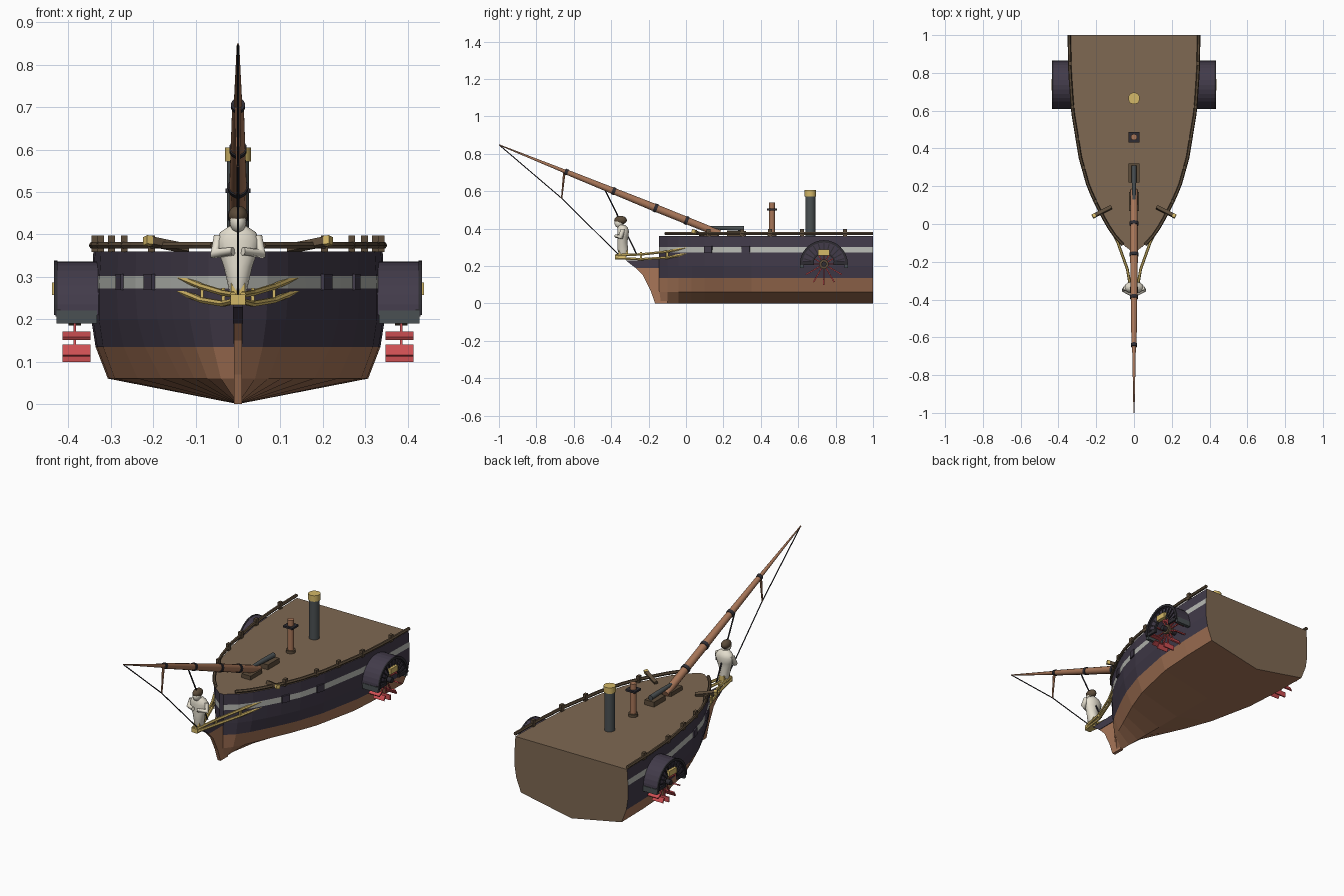
import bpy, bmesh
from math import sin, cos, pi, radians
from mathutils import Vector, Matrix

cube = bpy.data.objects.get("Cube")
if cube:
    bpy.data.objects.remove(cube, do_unlink=True)


def material(name, r, g, b):
    lin = [((c / 255 + 0.055) / 1.055) ** 2.4 for c in (r, g, b)] + [1]
    m = bpy.data.materials.new(name)
    m.use_nodes = True
    m.diffuse_color = lin
    m.node_tree.nodes["Principled BSDF"].inputs["Base Color"].default_value = lin
    return m


DECK = material("deck brown", 126, 104, 82)
HULL = material("dark plum", 66, 59, 74)
COPPER = material("copper wood", 168, 118, 88)
STRIPE = material("pale grey", 184, 186, 180)
GOLD = material("gold", 212, 184, 104)
RED = material("wheel red", 204, 78, 82)
SLATE = material("slate", 74, 80, 82)
RAIL = material("dark brown", 92, 76, 58)
CREAM = material("cream", 230, 224, 208)
BLACK = material("charcoal", 46, 44, 50)


def finish(name, bm, mats, smooth=False):
    bmesh.ops.recalc_face_normals(bm, faces=bm.faces[:])
    me = bpy.data.meshes.new(name)
    bm.to_mesh(me)
    bm.free()
    for m in mats:
        me.materials.append(m)
    ob = bpy.data.objects.new(name, me)
    bpy.context.collection.objects.link(ob)
    for p in me.polygons:
        p.use_smooth = smooth and len(p.vertices) == 4
    return ob


def box(name, centre, size, mat, rot=Matrix()):
    bm = bmesh.new()
    mtx = Matrix.Translation(centre) @ rot @ Matrix.Diagonal((*size, 1))
    bmesh.ops.create_cube(bm, size=1, matrix=mtx)
    return finish(name, bm, [mat])


def loft(name, rings, mat, smooth=False):
    bm = bmesh.new()
    rows = [[bm.verts.new(p) for p in r] for r in rings]
    n = len(rows[0])
    for a, b in zip(rows, rows[1:]):
        for i in range(n):
            bm.faces.new((a[i], a[(i + 1) % n], b[(i + 1) % n], b[i]))
    bm.faces.new(rows[0])
    bm.faces.new(rows[-1])
    return finish(name, bm, [mat], smooth)


def rod(name, pts, radii, mat, sides=8):
    """Tube through the points; one radius or one for each point."""
    pts = [Vector(p) for p in pts]
    if not isinstance(radii, (list, tuple)):
        radii = [radii] * len(pts)
    rings = []
    for i, p in enumerate(pts):
        d = (pts[min(i + 1, len(pts) - 1)] - pts[max(i - 1, 0)]).normalized()
        ref = Vector((1, 0, 0)) if abs(d.x) < 0.9 else Vector((0, 0, 1))
        u = d.cross(ref).normalized()
        v = d.cross(u)
        angles = [2 * pi * (k + 0.5) / sides for k in range(sides)]
        rings.append([p + radii[i] * (u * cos(a) + v * sin(a)) for a in angles])
    return loft(name, rings, mat, sides > 6)


def prism(name, outline, x0, x1, mat):
    return loft(name, [[(x, y, z) for y, z in outline] for x in (x0, x1)], mat)


def ball(name, centre, size, mat):
    bm = bmesh.new()
    mtx = Matrix.Translation(centre) @ Matrix.Diagonal((*size, 1))
    bmesh.ops.create_uvsphere(bm, u_segments=14, v_segments=10, radius=1, matrix=mtx)
    ob = finish(name, bm, [mat])
    for p in ob.data.polygons:
        p.use_smooth = True


# Hull: half widths along the deck, narrowed level by level
WIDTHS = [(-0.145, 0.012), (-0.1, 0.07), (-0.04, 0.118), (0.03, 0.158), (0.1, 0.195),
          (0.2, 0.24), (0.35, 0.282), (0.6, 0.323), (0.8, 0.337), (1, 0.341)]
LEVELS = [(0.06, 0.55, 0.9), (0.135, 0.82, 0.985), (0.2, 0.95, 1.015),
          (0.272, 1, 1.015), (0.302, 1, 1.01), (0.36, 1, 1)]


def half_width(y):
    for (a, wa), (b, wb) in zip(WIDTHS, WIDTHS[1:]):
        if y <= b:
            return wa + (wb - wa) * (y - a) / (b - a)


bm = bmesh.new()
rows = []
for y, w in WIDTHS:
    t = min(1, (y + 0.145) / 0.6)
    side = [(w * (f + (g - f) * t), z) for z, f, g in LEVELS]
    loop = [(-x, z) for x, z in reversed(side)] + [(0, 0)] + side
    rows.append([bm.verts.new((x, y, z)) for x, z in loop])
band = [1, 3, 1, 1, 2, 2]
band = band + band[::-1]
for a, b in zip(rows, rows[1:]):
    for i in range(12):
        bm.faces.new((a[i], a[i + 1], b[i + 1], b[i])).material_index = band[i]
    bm.faces.new((a[0], a[-1], b[-1], b[0])).material_index = 0
bm.faces.new(rows[0]).material_index = 1
bm.faces.new(rows[-1]).material_index = 0
finish("hull", bm, [DECK, HULL, COPPER, STRIPE])

# Stem and beak
prism("stem", [(-0.1, 0), (-0.165, 0), (-0.19, 0.07), (-0.23, 0.15), (-0.275, 0.195),
               (-0.1, 0.195)], -0.009, 0.009, COPPER)
prism("beak", [(-0.1, 0.19), (-0.27, 0.19), (-0.32, 0.228), (-0.16, 0.235), (-0.1, 0.235)],
      -0.012, 0.012, HULL)
box("beak_tip", (0, -0.35, 0.246), (0.036, 0.06, 0.024), GOLD)

for s, tag in ((1, "left"), (-1, "right")):
    # Bulwark rail and posts
    ys = [-0.11 + 1.11 * i / 24 for i in range(25)]
    rod(f"rail_{tag}", [(s * (half_width(y) + 0.002), y, 0.374) for y in ys], 0.009, RAIL, 6)
    for y in (0.12, 0.3, 0.45, 0.62, 0.85):
        box(f"rail_post_{tag}", (s * half_width(y), y, 0.378), (0.016, 0.022, 0.038), RAIL)
    # Cathead with gilded end
    rod(f"cathead_{tag}", [(s * 0.12, 0.09, 0.366), (s * 0.208, 0.045, 0.384)], 0.013, RAIL, 4)
    rod(f"cathead_end_{tag}", [(s * 0.205, 0.046, 0.384), (s * 0.219, 0.039, 0.386)],
        0.0145, GOLD, 4)
    # Gun ports lying along the hull side
    for y in (0.12, 0.32):
        slope = (half_width(y + 0.03) - half_width(y - 0.03)) / 0.06
        turn = Vector((0, 1, 0)).rotation_difference(Vector((s * slope, 1, 0)))
        box(f"gun_port_{tag}", (s * (half_width(y) + 0.002), y, 0.288),
            (0.016, 0.044, 0.038), HULL, turn.to_matrix().to_4x4())
    # Gilded head rails
    for drop in (0, 0.032):
        rod(f"head_rail_{tag}", [(s * 0.012, -0.375, 0.258 - drop / 2),
                                 (s * 0.035, -0.24, 0.262 - drop * 0.8),
                                 (s * 0.085, -0.1, 0.277 - drop),
                                 (s * 0.148, 0.03, 0.303 - drop)], 0.0075, GOLD, 6)
    for y, x in ((-0.24, 0.035), (-0.1, 0.085)):
        box(f"head_rail_strut_{tag}", (s * x, y, 0.256), (0.008, 0.012, 0.035), GOLD)

    # Paddle box
    cy, cz = 0.737, 0.21

    def arc(r):
        return [(cy + r * cos(pi * i / 16), cz + r * sin(pi * i / 16)) for i in range(17)]

    def arch(name, r_in, r_out, x0, x1, mat):
        prism(name, arc(r_out) + arc(r_in)[::-1], s * x0, s * x1, mat)

    arch(f"paddle_box_cover_{tag}", 0.112, 0.126, 0.325, 0.428, HULL)
    arch(f"paddle_box_face_{tag}", 0.06, 0.114, 0.415, 0.421, HULL)
    arch(f"paddle_box_rim_{tag}", 0.115, 0.128, 0.426, 0.434, BLACK)
    arch(f"paddle_box_inner_rim_{tag}", 0.056, 0.065, 0.418, 0.428, BLACK)
    for i in range(1, 12):
        a = pi * i / 12
        rod(f"paddle_box_rib_{tag}", [(s * 0.423, cy + r * cos(a), cz + r * sin(a))
                                      for r in (0.06, 0.12)], 0.004, BLACK, 4)
    for y in (cy - 0.09, cy + 0.09):
        box(f"paddle_box_sill_{tag}", (s * 0.424, y, 0.215), (0.012, 0.075, 0.018), BLACK)
    for y in (cy - 0.119, cy + 0.119):
        box(f"paddle_box_foot_{tag}", (s * 0.38, y, 0.205), (0.095, 0.018, 0.03), SLATE)
    box(f"paddle_box_plaque_{tag}", (s * 0.428, cy, 0.272), (0.02, 0.062, 0.03), GOLD)

    # Paddle wheel
    rod(f"wheel_axle_{tag}", [(s * 0.31, cy, cz), (s * 0.425, cy, cz)], 0.014, BLACK, 10)
    rod(f"wheel_hub_{tag}", [(s * 0.37, cy, cz), (s * 0.4, cy, cz)], 0.026, RAIL, 12)
    for i in range(12):
        a = 2 * pi * i / 12
        d = Vector((0, cos(a), sin(a)))
        hub = Vector((s * 0.385, cy, cz))
        rod(f"wheel_spoke_{tag}", [hub + d * 0.02, hub + d * 0.105], 0.0045, RED, 4)
        box(f"wheel_float_{tag}", Vector((s * 0.381, cy, cz)) + d * 0.097,
            (0.066, 0.028, 0.007), RED, Matrix.Rotation(a, 4, 'X'))

# Bowsprit, its bands and rigging
heel, tip = Vector((0, 0.18, 0.372)), Vector((0, -1, 0.848))


def along(t):
    return heel.lerp(tip, t)


rod("bowsprit", [along(t) for t in (0, 0.3, 0.7)], [0.02, 0.021, 0.014], COPPER, 12)
rod("jib_boom", [along(t) for t in (0.69, 1)], [0.011, 0.003], COPPER, 8)
for t, r in ((0.15, 0.024), (0.29, 0.024), (0.48, 0.021), (0.695, 0.0165)):
    rod("bowsprit_band", [along(t - 0.007), along(t + 0.007)], r, BLACK, 12)
box("bowsprit_step", (0, 0.12, 0.37), (0.055, 0.1, 0.024), RAIL)
rod("martingale_spar", [(0, -0.65, 0.705), (0, -0.665, 0.56)], [0.008, 0.004], COPPER, 6)
rod("martingale_stay", [tip, (0, -0.665, 0.562), (0, -0.355, 0.255)], 0.003, BLACK, 5)
rod("bobstay", [(0, -0.44, 0.62), (0, -0.265, 0.265)], 0.004, BLACK, 5)

# Figurehead
body = [(0.25, -0.335, 0.017, 0.02), (0.29, -0.338, 0.026, 0.03), (0.325, -0.34, 0.034, 0.027),
        (0.355, -0.338, 0.045, 0.03), (0.385, -0.336, 0.053, 0.032), (0.405, -0.338, 0.042, 0.028),
        (0.42, -0.342, 0.02, 0.018)]
loft("figurehead_body", [[(rx * cos(a), y + ry * sin(a), z)
     for a in [2 * pi * k / 14 for k in range(14)]] for z, y, rx, ry in body], CREAM, True)
ball("figurehead_head", (0, -0.358, 0.431), (0.02, 0.025, 0.027), CREAM)
ball("figurehead_hair", (0, -0.35, 0.445), (0.023, 0.034, 0.023), RAIL)
for s in (1, -1):
    rod("figurehead_arm", [(s * 0.045, -0.338, 0.395), (s * 0.054, -0.348, 0.355),
                           (s * 0.012, -0.374, 0.36)], [0.013, 0.014, 0.01], CREAM, 8)
box("figurehead_base", (0, -0.335, 0.27), (0.032, 0.05, 0.03), GOLD)

# Funnel
rod("funnel", [(0, 0.665, 0.36), (0, 0.665, 0.58)], 0.027, SLATE, 16)
rod("funnel_cap", [(0, 0.665, 0.572), (0, 0.665, 0.605)], 0.031, GOLD, 16)

# Mast stump with platform
rod("mast", [(0, 0.46, 0.36), (0, 0.46, 0.54)], 0.017, COPPER, 12)
box("mast_platform", (0, 0.46, 0.503), (0.058, 0.055, 0.01), BLACK)
rod("mast_collar", [(0, 0.46, 0.36), (0, 0.46, 0.375)], 0.025, RAIL, 12)

# Hatch and deck gun
box("hatch", (0, 0.27, 0.372), (0.058, 0.1, 0.03), RAIL)
rod("deck_gun", [(0, 0.31, 0.4), (0, 0.22, 0.403), (0, 0.13, 0.406)],
    [0.014, 0.013, 0.009], SLATE, 8)
